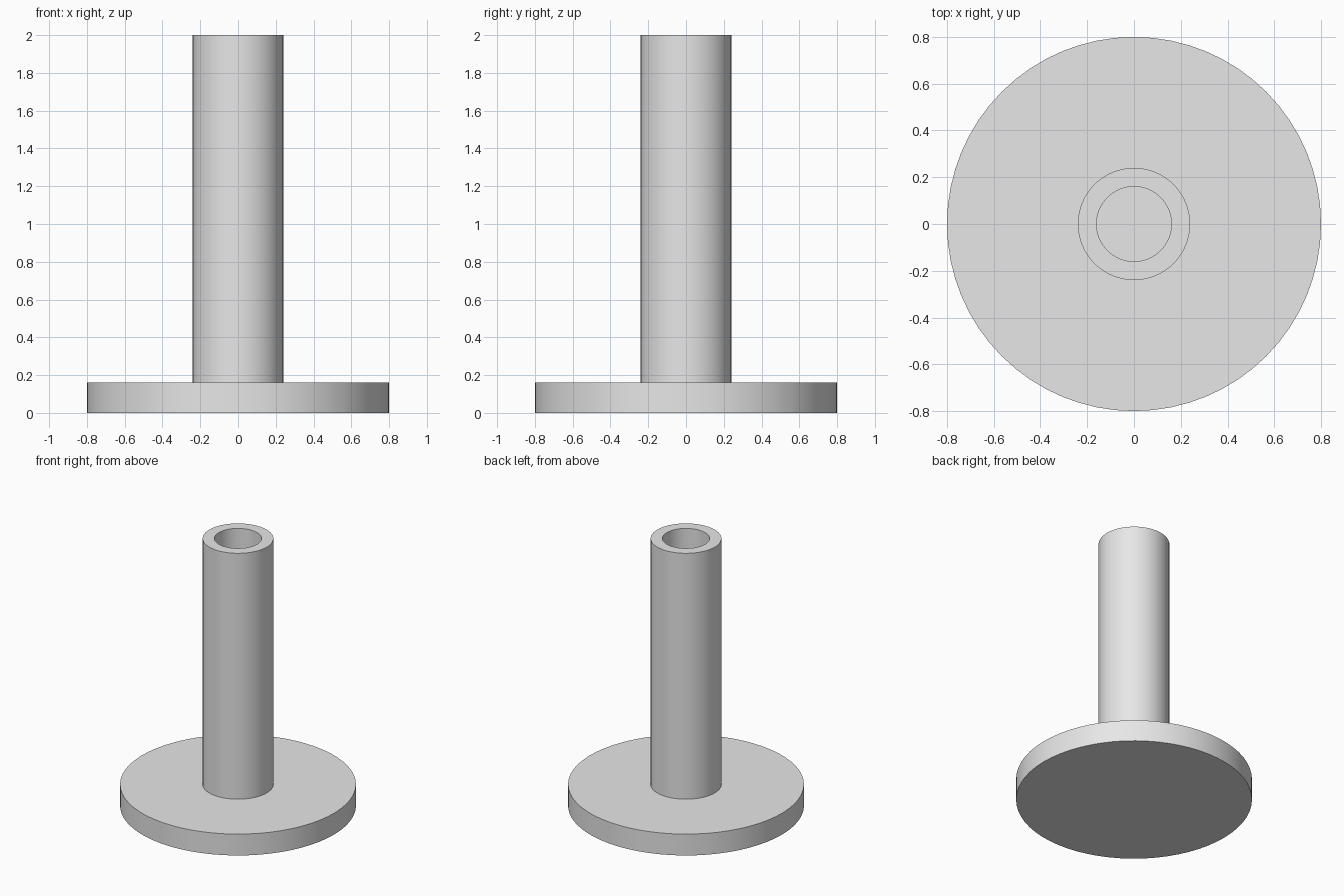
import bpy
import math

cube = bpy.data.objects.get("Cube")
if cube:
    bpy.data.objects.remove(cube, do_unlink=True)

SIDES = 64
BASE_RADIUS, BASE_HEIGHT = 0.80, 0.16
TUBE_RADIUS, BORE_RADIUS, TUBE_TOP = 0.24, 0.16, 2.0

grey = bpy.data.materials.new("light_grey")
grey.use_nodes = True
colour = (0.8, 0.8, 0.8, 1.0)
grey.diffuse_color = colour
for node in grey.node_tree.nodes:
    if node.type == 'BSDF_PRINCIPLED':
        node.inputs["Base Color"].default_value = colour


def lathe(name, profile):
    """Spin a (radius, height) profile around z; zero radius closes to a point."""
    verts, rings = [], []
    for radius, height in profile:
        count = SIDES if radius > 0 else 1
        rings.append(range(len(verts), len(verts) + count))
        for i in range(count):
            angle = math.tau * i / SIDES
            verts.append((radius * math.cos(angle), radius * math.sin(angle), height))
    faces = []
    for low, high in zip(rings, rings[1:]):
        for i in range(SIDES):
            j = (i + 1) % SIDES
            corners = [low[i % len(low)], low[j % len(low)],
                       high[j % len(high)], high[i % len(high)]]
            faces.append(list(dict.fromkeys(corners)))
    mesh = bpy.data.meshes.new(name)
    mesh.from_pydata(verts, [], faces)
    mesh.materials.append(grey)
    obj = bpy.data.objects.new(name, mesh)
    bpy.context.collection.objects.link(obj)
    bpy.ops.object.select_all(action='DESELECT')
    obj.select_set(True)
    bpy.context.view_layer.objects.active = obj
    bpy.ops.object.shade_smooth_by_angle(angle=math.radians(30))
    return obj


# Round base and hollow upright in one closed skin, the bore ending at the base
lathe("flanged_tube", [
    (0, 0),
    (BASE_RADIUS, 0),
    (BASE_RADIUS, BASE_HEIGHT),
    (TUBE_RADIUS, BASE_HEIGHT),
    (TUBE_RADIUS, TUBE_TOP),
    (BORE_RADIUS, TUBE_TOP),
    (BORE_RADIUS, BASE_HEIGHT),
    (0, BASE_HEIGHT),
])
